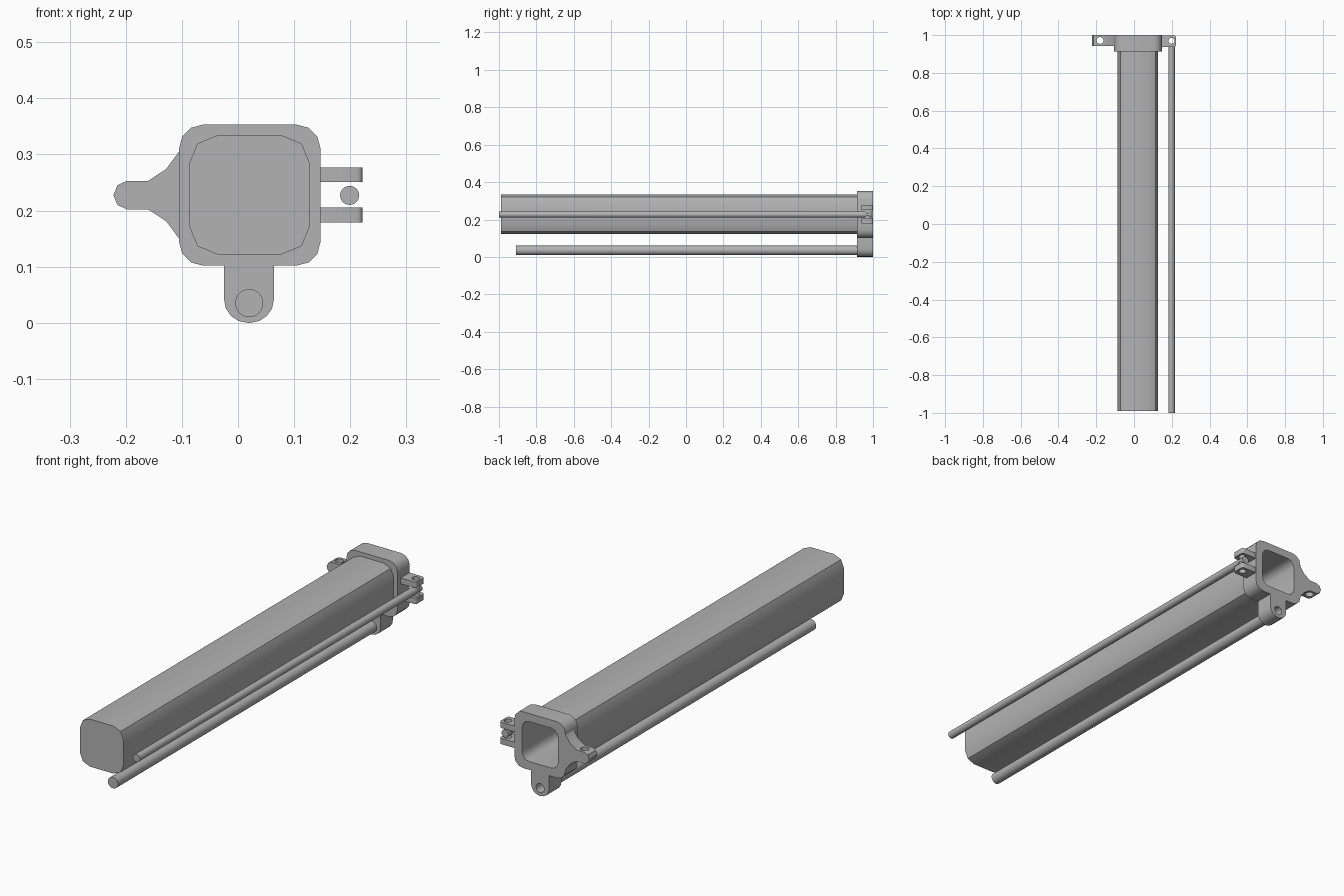
import bpy, bmesh
from math import cos, sin, pi, radians
from mathutils import Vector

cube = bpy.data.objects.get("Cube")
if cube:
    bpy.data.objects.remove(cube, do_unlink=True)

grey = bpy.data.materials.new("plain grey")
grey.use_nodes = True
colour = (0.45, 0.45, 0.45, 1)
grey.diffuse_color = colour
grey.node_tree.nodes["Principled BSDF"].inputs["Base Color"].default_value = colour

CX, CZ = 0.02, 0.228          # centre line of the main tube
FLANGE, BACK = 0.914, 1.0     # front and back of the end fitting


def rounded(x0, x1, y0, y1, r, seg):
    """Outline of a rectangle with rounded corners."""
    pts = []
    corners = [(x1 - r, y1 - r), (x0 + r, y1 - r), (x0 + r, y0 + r), (x1 - r, y0 + r)]
    for i, (cx, cy) in enumerate(corners):
        for k in range(seg + 1):
            a = (i + k / seg) * pi / 2
            pts.append((cx + r * cos(a), cy + r * sin(a)))
    return pts


def circle(cx, cy, r, n=24):
    return [(cx + r * cos(2 * pi * i / n), cy + r * sin(2 * pi * i / n)) for i in range(n)]


def prism(name, outline, lo, hi, axis="Y"):
    """Extrude an outline along y (outline in xz) or z (outline in xy)."""
    bm = bmesh.new()
    place = (lambda p: (p[0], lo, p[1])) if axis == "Y" else (lambda p: (p[0], p[1], lo))
    face = bm.faces.new([bm.verts.new(place(p)) for p in outline])
    new = bmesh.ops.extrude_face_region(bm, geom=[face])["geom"]
    shift = Vector((0, hi - lo, 0)) if axis == "Y" else Vector((0, 0, hi - lo))
    bmesh.ops.translate(bm, vec=shift, verts=[v for v in new if isinstance(v, bmesh.types.BMVert)])
    bmesh.ops.recalc_face_normals(bm, faces=bm.faces[:])
    mesh = bpy.data.meshes.new(name)
    bm.to_mesh(mesh)
    bm.free()
    obj = bpy.data.objects.new(name, mesh)
    mesh.materials.append(grey)
    bpy.context.collection.objects.link(obj)
    return obj


def finish(obj, cutters=()):
    """Cut the holes, then smooth the shallow edges."""
    bpy.ops.object.select_all(action="DESELECT")
    obj.select_set(True)
    bpy.context.view_layer.objects.active = obj
    for c in cutters:
        mod = obj.modifiers.new("hole", "BOOLEAN")
        mod.operation, mod.solver, mod.object = "DIFFERENCE", "EXACT", c
        bpy.ops.object.modifier_apply(modifier=mod.name)
    bpy.ops.object.shade_smooth_by_angle(angle=radians(31))


# Hole cutters
bore = prism("bore_cutter", rounded(CX - 0.089, CX + 0.089, CZ - 0.089, CZ + 0.089, 0.035, 3), -0.97, 1.1)
fork_hole = prism("fork_hole_cutter", circle(0.199, 0.97, 0.016), 0, 0.4, "Z")
ear_hole = prism("ear_hole_cutter", circle(-0.18, 0.972, 0.018), 0, 0.4, "Z")
lug_hole = prism("lug_hole_cutter", circle(CX, 0.035, 0.02), 0.93, 1.1)

# Long hollow tube, closed at the front
tube = prism("main_tube", rounded(-0.087, 0.128, 0.122, 0.334, 0.05, 2), -0.99, FLANGE)
finish(tube, [bore])

# End fitting around the open end
collar = prism("end_collar", rounded(-0.105, 0.147, 0.102, 0.353, 0.042, 3), FLANGE, BACK)
finish(collar, [bore])

# Flared ear on the right side
half = [(-0.09, 0.305), (-0.105, 0.305), (-0.128, 0.274), (-0.16, 0.253),
        (-0.198, 0.253), (-0.215, 0.245), (-0.222, 0.2275)]
ear = prism("flared_ear", half + [(x, 0.455 - z) for x, z in reversed(half[:-1])], 0.942, BACK)
finish(ear, [ear_hole])

# Lug below the collar
lug = prism("lower_lug", [(0.064, 0.115), (-0.025, 0.115)] + rounded(-0.025, 0.064, 0, 0.1, 0.042, 4)[10:],
            FLANGE, BACK)
finish(lug, [lug_hole])

# Pair of fork tabs on the left side
for name, z in (("lower_fork_tab", 0.179), ("upper_fork_tab", 0.251)):
    tab = prism(name, rounded(0.125, 0.222, 0.937, 0.999, 0.01, 3), z, z + 0.026, "Z")
    finish(tab, [fork_hole])

# Side rod with an eye at the back, and the lower rod
side_rod = prism("side_rod", circle(0.199, 0.227, 0.017), -1.0, 0.992)
finish(side_rod, [fork_hole])
lower_rod = prism("lower_rod", circle(CX, 0.035, 0.025), -0.91, FLANGE + 0.01)
finish(lower_rod)

for c in (bore, fork_hole, ear_hole, lug_hole):
    bpy.data.objects.remove(c, do_unlink=True)
